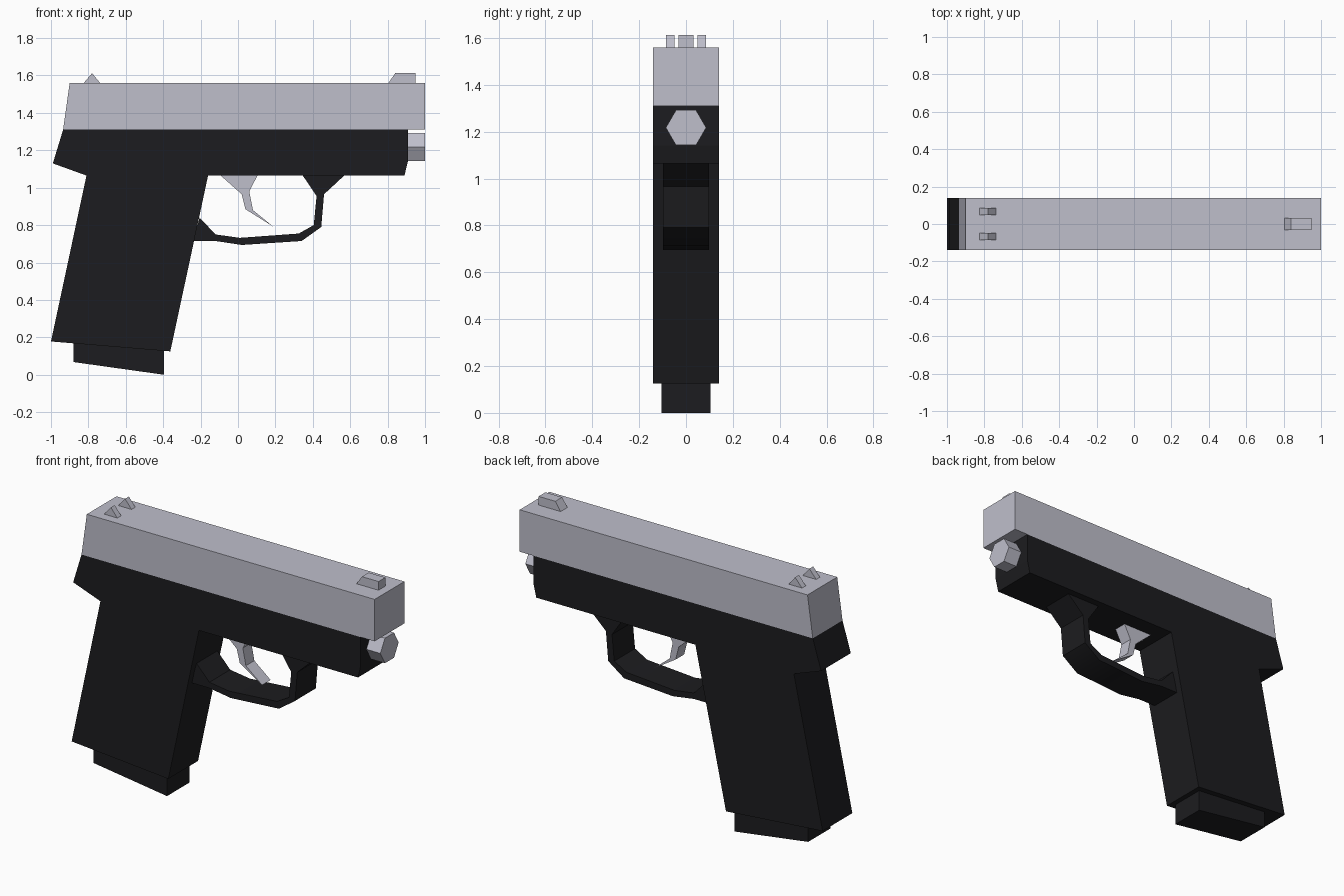
import bpy, bmesh, math

if "Cube" in bpy.data.objects:
    bpy.data.objects.remove(bpy.data.objects["Cube"])

black = bpy.data.materials.new("black_polymer")
black.diffuse_color = (0.012, 0.012, 0.014, 1)
black.use_nodes = True
black.node_tree.nodes["Principled BSDF"].inputs["Base Color"].default_value = black.diffuse_color
steel = bpy.data.materials.new("steel")
steel.diffuse_color = (0.52, 0.52, 0.6, 1)
steel.use_nodes = True
steel.node_tree.nodes["Principled BSDF"].inputs["Base Color"].default_value = steel.diffuse_color


def plate(name, profile, half, mat, y=0.0):
    """Extrude an x-z profile symmetrically about the plane at y."""
    bm = bmesh.new()
    face = bm.faces.new([bm.verts.new((px, y - half, pz)) for px, pz in profile])
    ext = bmesh.ops.extrude_face_region(bm, geom=[face])
    verts = [v for v in ext["geom"] if isinstance(v, bmesh.types.BMVert)]
    bmesh.ops.translate(bm, vec=(0, 2 * half, 0), verts=verts)
    bmesh.ops.recalc_face_normals(bm, faces=bm.faces)
    me = bpy.data.meshes.new(name)
    bm.to_mesh(me)
    bm.free()
    me.materials.append(mat)
    ob = bpy.data.objects.new(name, me)
    bpy.context.collection.objects.link(ob)
    return ob


def smooth(ob, angle):
    bpy.ops.object.select_all(action='DESELECT')
    ob.select_set(True)
    bpy.context.view_layer.objects.active = ob
    bpy.ops.object.shade_smooth_by_angle(angle=math.radians(angle))


# Upper slide and the frame below it
plate("slide", [(-0.935, 1.31), (1.0, 1.31), (1.0, 1.56), (-0.90, 1.56)], 0.14, steel)
plate("frame", [(-0.935, 1.31), (-0.99, 1.13), (-0.81, 1.065), (0.89, 1.065),
                (0.908, 1.14), (0.908, 1.31)], 0.14, black)

# Slanted grip with the narrower base of the magazine
plate("grip", [(-0.81, 1.065), (-1.0, 0.178), (-0.362, 0.125), (-0.16, 1.065)], 0.14, black)
plate("magazine_base", [(-0.88, 0.19), (-0.88, 0.068), (-0.395, 0.0), (-0.395, 0.15)], 0.105, black)

# Trigger guard loop: outer edge, then back along the inner edge
outer = [(0.57, 1.067), (0.46, 0.965), (0.445, 0.79), (0.34, 0.715),
         (0.02, 0.694), (-0.12, 0.715), (-0.24, 0.715)]
inner = [(-0.205, 0.84), (-0.12, 0.75), (0.01, 0.732), (0.325, 0.755),
         (0.405, 0.80), (0.42, 0.955), (0.345, 1.067)]
smooth(plate("trigger_guard", outer + inner, 0.098, black), 35)

# Curved trigger
smooth(plate("trigger", [(-0.095, 1.067), (0.02, 0.965), (0.04, 0.885), (0.187, 0.793),
                         (0.08, 0.88), (0.06, 0.98), (0.105, 1.067)], 0.04, steel), 35)

# Sights
plate("front_sight", [(0.805, 1.56), (0.95, 1.56), (0.95, 1.612), (0.84, 1.612)], 0.032, steel)
for side, y in (("left", 0.067), ("right", -0.067)):
    plate("rear_sight_" + side, [(-0.825, 1.56), (-0.737, 1.56), (-0.78, 1.612)], 0.018, steel, y)

# Hexagonal rod end under the slide
bpy.ops.mesh.primitive_cylinder_add(vertices=6, radius=0.086, depth=0.1,
                                    location=(0.95, 0, 1.217), rotation=(0, math.pi / 2, 0))
rod = bpy.context.object
rod.name = "rod_end"
rod.data.materials.append(steel)
# corners point sideways
rod.rotation_euler = (math.pi / 2, 0, math.pi / 2)
for v in rod.data.vertices:
    v.co.x, v.co.y = v.co.y, v.co.x
rod.data.flip_normals()
